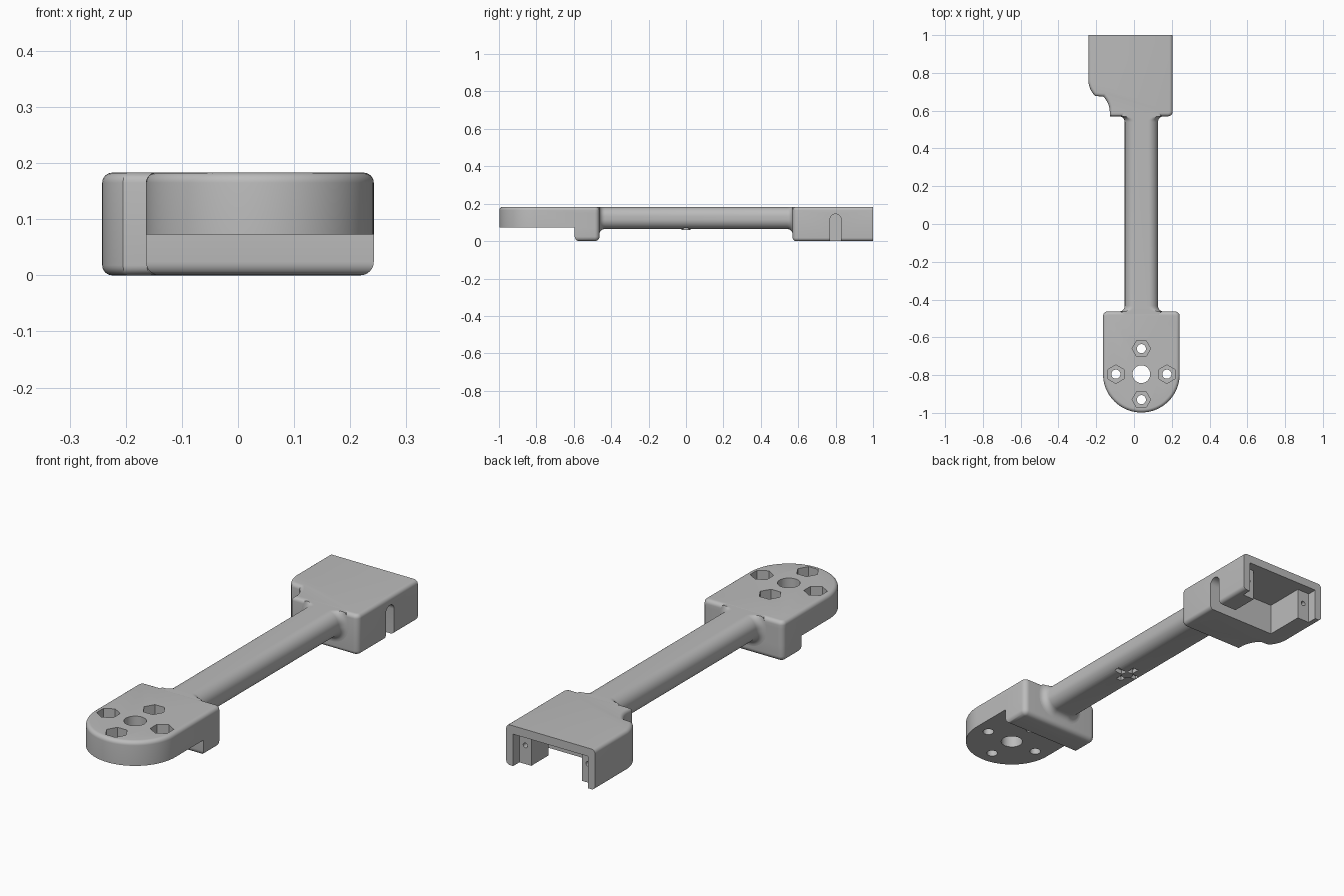
import bpy, bmesh, math
from math import sin, cos, pi, radians

cube = bpy.data.objects.get("Cube")
if cube:
    bpy.data.objects.remove(cube)

grey = bpy.data.materials.new("plain grey")
grey.use_nodes = True
COLOUR = (0.5, 0.5, 0.5, 1)
grey.diffuse_color = COLOUR
grey.node_tree.nodes["Principled BSDF"].inputs["Base Color"].default_value = COLOUR

TOP = 0.183
CX, CY = 0.039, -0.795     # centre of the round head


def to_object(name, bm):
    bmesh.ops.recalc_face_normals(bm, faces=bm.faces)
    mesh = bpy.data.meshes.new(name)
    bm.to_mesh(mesh)
    bm.free()
    mesh.materials.append(grey)
    obj = bpy.data.objects.new(name, mesh)
    bpy.context.collection.objects.link(obj)
    return obj


def arc(x, y, r, start, end, n):
    angles = [radians(start + (end - start) * i / n) for i in range(n + 1)]
    return [(x + r * cos(a), y + r * sin(a)) for a in angles]


def round_edges(bm, rule, radius):
    edges = [e for e in bm.edges if rule(*(v.co for v in e.verts))]
    bmesh.ops.bevel(bm, geom=edges, offset=radius, segments=6, profile=0.5,
                    affect='EDGES', clamp_overlap=False)


def prism(name, outline, z0, z1, roundings=()):
    bm = bmesh.new()
    base = bm.faces.new([bm.verts.new((x, y, z0)) for x, y in outline])
    new = bmesh.ops.extrude_face_region(bm, geom=[base])["geom"]
    bmesh.ops.translate(bm, vec=(0, 0, z1 - z0),
                        verts=[g for g in new if isinstance(g, bmesh.types.BMVert)])
    bmesh.ops.recalc_face_normals(bm, faces=bm.faces)
    for rule, radius in roundings:
        round_edges(bm, rule, radius)
    return to_object(name, bm)


def box(name, x0, x1, y0, y1, z0, z1, roundings=()):
    return prism(name, [(x0, y0), (x1, y0), (x1, y1), (x0, y1)], z0, z1, roundings)


def rod(x, y, r, z0, z1, n=40, turn=0):
    return prism("cutter", arc(x, y, r, turn, turn + 360, n)[:-1], z0, z1)


def lying_rod(axis, centre, r, length):
    rot = (0, pi / 2, 0) if axis == 'X' else (pi / 2, 0, 0)
    bpy.ops.mesh.primitive_cylinder_add(vertices=32, radius=r, depth=length,
                                        location=centre, rotation=rot)
    return bpy.context.object


def combine(target, tools, operation):
    for tool in tools:
        mod = target.modifiers.new(operation, 'BOOLEAN')
        mod.operation, mod.solver, mod.object = operation, 'EXACT', tool
        bpy.context.view_layer.objects.active = target
        bpy.ops.object.modifier_apply(modifier=mod.name)
        bpy.data.objects.remove(tool)


def at(axis, value):
    return lambda a, b: abs(a[axis] - value) < 1e-4 and abs(b[axis] - value) < 1e-4


def upright_at(y):
    return lambda a, b: at(1, y)(a, b) and abs(a.z - b.z) > 0.05


# Round head with a deeper lug at its rear
BACK = -0.463
outline = arc(CX, CY, 0.203, 180, 360, 48) + [(CX + 0.203, BACK), (CX - 0.203, BACK)]
head = prism("head", outline, 0.073, TOP,
             [(upright_at(BACK), 0.025), (at(2, TOP), 0.018)])
lug = box("lug", CX - 0.203, CX + 0.203, -0.595, BACK, 0, 0.15,
          [(upright_at(BACK), 0.025), (at(2, 0), 0.024)])
combine(head, [lug], 'UNION')

# Centre bore and four hexagonal nut pockets with screw holes
cuts = [rod(CX, CY, 0.047, -0.1, 0.3)]
for i in range(4):
    a = i * pi / 2
    x, y = CX + 0.135 * cos(a), CY + 0.135 * sin(a)
    cuts.append(rod(x, y, 0.024, -0.1, 0.3))
    cuts.append(rod(x, y, 0.049, 0.125, 0.3, 6, 90 + 90 * i))
combine(head, cuts, 'DIFFERENCE')

# Motor mount with a curved shoulder
FRONT = 0.57
outline = ([(0.205, FRONT), (0.205, 1), (-0.242, 1)]
           + arc(-0.12, 0.765, 0.122, 180, 226, 10)
           + arc(-0.25, 0.59, 0.122, 44, 0, 10) + [(-0.128, FRONT)])


def rim(a, b):
    return (at(2, 0)(a, b) or at(2, TOP)(a, b)) and not at(1, 1)(a, b)


def front_corner(a, b):
    return upright_at(FRONT)(a, b) and a.x > 0


mount = prism("motor_mount", outline, 0, TOP, [(front_corner, 0.025), (rim, 0.018)])
combine(mount, [
    box("cutter", -0.145, 0.11, 0.77, 0.956, -0.1, 0.145),
    box("cutter", -0.208, 0.17, 0.955, 1.1, -0.1, 0.145),
    box("cutter", 0.1, 0.3, 0.77, 0.83, -0.1, 0.115),
    lying_rod('X', (0.2, 0.8, 0.115), 0.03, 0.2),
    lying_rod('Y', (-0.176, 0.95, 0.085), 0.011, 0.1),
    lying_rod('Y', (0.14, 0.95, 0.085), 0.011, 0.1)], 'DIFFERENCE')

# Rounded arm, flaring into the blocks at both ends
FLARE = 0.03
bm = bmesh.new()
steps = [(FLARE * (1 - sin(t)), FLARE * (1 - cos(t)))
         for t in [i * pi / 12 for i in range(7)]]
stations = [(BACK - 0.02, FLARE)]
stations += [(BACK + d, g) for g, d in steps]
stations += [(FRONT - d, g) for g, d in reversed(steps)]
stations += [(FRONT + 0.02, FLARE)]
rings = []
for y, grow in stations:
    r = 0.052 + grow
    section = []
    for sx, sz, start in ((1, 1, 0), (-1, 1, 90), (-1, -1, 180), (1, -1, 270)):
        section += arc(CX + sx * 0.036, 0.124 + sz * 0.007, r, start, start + 90, 10)
    rings.append([bm.verts.new((x, y, min(z, TOP - 0.0002))) for x, z in section])
for a, b in zip(rings, rings[1:]):
    for i in range(len(a)):
        j = (i + 1) % len(a)
        bm.faces.new((a[i], a[j], b[j], b[i]))
bm.faces.new(rings[0])
bm.faces.new(rings[-1])
arm = to_object("arm", bm)

# Crossed cable-tie channels around a small post under the arm
combine(arm, [box("cutter", CX - 0.06, CX + 0.06, -0.014, 0.014, 0, 0.085),
              box("cutter", CX - 0.014, CX + 0.014, -0.06, 0.06, 0, 0.085)], 'DIFFERENCE')
post = rod(CX, 0, 0.025, 0.06, 0.1)
post.name = "tie_post"

for obj in (head, mount, arm, post):
    bpy.ops.object.select_all(action='DESELECT')
    obj.select_set(True)
    bpy.context.view_layer.objects.active = obj
    bpy.ops.object.shade_smooth_by_angle(angle=radians(32))
